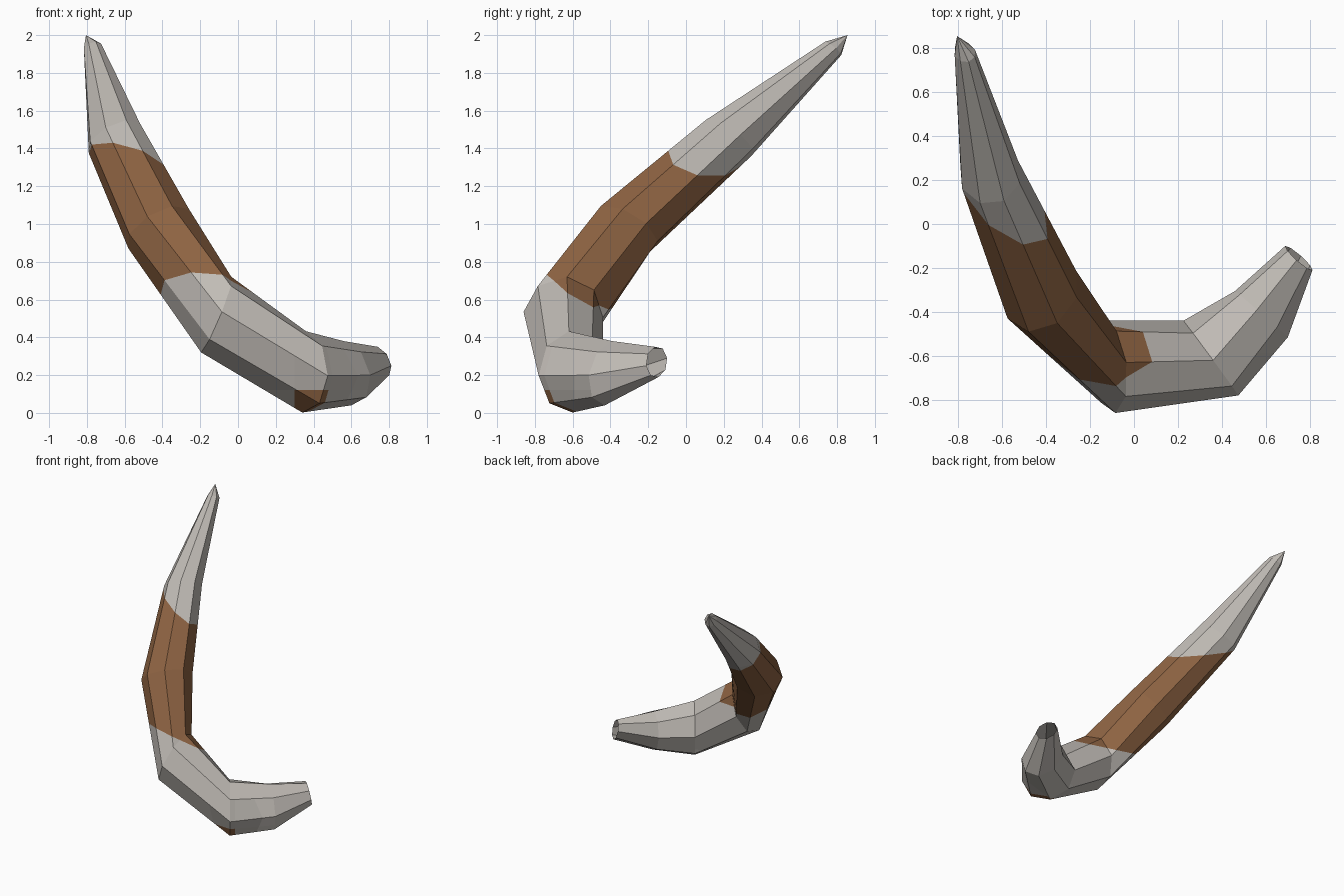
import bpy, bmesh, math
from mathutils import Vector

if "Cube" in bpy.data.objects:
    bpy.data.objects.remove(bpy.data.objects["Cube"])

# Ring: centre, first half-axis, second half-axis (8-sided cross-sections)
rings = [
    ((.75, -.155, .27), (.062, -.055, -.02), (-.01, -.01, .08)),
    ((.58, -.41, .21), (.12, -.105, -.01), (-.02, .02, .17)),
    ((.35, -.61, .217), (.125, -.17, -.02), (.01, -.01, .215)),
    ((-.115, -.65, .52), (.03, -.21, .015), (.08, .02, .20)),
    ((-.42, -.32, .975), (-.06, -.17, .065), (.16, -.015, .105)),
    ((-.655, .225, 1.455), (-.045, -.13, .055), (.135, -.04, .08)),
    ((-.77, .78, 1.93), (-.02, -.04, .025), (.045, -.02, .025)),
]
tip = Vector((-.805, .855, 2.0))
SIDES = 8


def material(name, color):
    m = bpy.data.materials.new(name)
    m.diffuse_color = (*color, 1)
    m.use_nodes = True
    m.node_tree.nodes["Principled BSDF"].inputs["Base Color"].default_value = m.diffuse_color
    return m


# Horn body: loft the rings, open at the thick end's mouth, pointed at the tip
bm = bmesh.new()
loops = []
for c, u, v in rings:
    c, u, v = Vector(c), Vector(u), Vector(v)
    angles = [2 * math.pi * i / SIDES for i in range(SIDES)]
    loops.append([bm.verts.new(c + u * math.cos(a) + v * math.sin(a)) for a in angles])
for a, b in zip(loops, loops[1:]):
    for i in range(SIDES):
        j = (i + 1) % SIDES
        bm.faces.new((a[i], a[j], b[j], b[i]))
apex = bm.verts.new(tip)
for i in range(SIDES):
    bm.faces.new((loops[-1][i], loops[-1][(i + 1) % SIDES], apex))
bmesh.ops.recalc_face_normals(bm, faces=bm.faces)
if sum((f.normal.dot(f.calc_center_median() - tip) for f in apex.link_faces)) > 0:
    bmesh.ops.reverse_faces(bm, faces=bm.faces)

# Colour borders: (normal, offset); a face is brown when normal.p < offset
band = [(Vector((.44, .395, .80)), .851),
        (Vector((-.154, -.514, -.843)), -.225),
        (Vector((1, 0, 0)), .2)]
patch = [(Vector((-1, 0, 0)), -.30), (Vector((0, 0, 1)), .12),
         (Vector((0, 1, 0)), -.59), (Vector((.8, .6, 0)), -.05)]


def inside(p, planes):
    return all(n.dot(p) < d for n, d in planes)


def cut(planes, near):
    for n, d in planes:
        faces = [f for f in bm.faces if near(f.calc_center_median())]
        geom = faces + list({e for f in faces for e in f.edges}) \
            + list({v for f in faces for v in f.verts})
        bmesh.ops.bisect_plane(bm, geom=geom, dist=1e-5,
                               plane_co=n * (d / n.length_squared), plane_no=n)


cut(band[:2], lambda p: p.x < .2)
cut(patch, lambda p: p.x > 0 and p.z < .35 and p.y < -.45)
for f in bm.faces:
    p = f.calc_center_median()
    f.material_index = int(inside(p, band) or inside(p, patch))
    f.smooth = False

mesh = bpy.data.meshes.new("horn")
bm.to_mesh(mesh)
bm.free()
mesh.materials.append(material("pale grey", (.53, .50, .465)))
mesh.materials.append(material("brown", (.27, .125, .055)))
horn = bpy.data.objects.new("horn", mesh)
bpy.context.collection.objects.link(horn)
